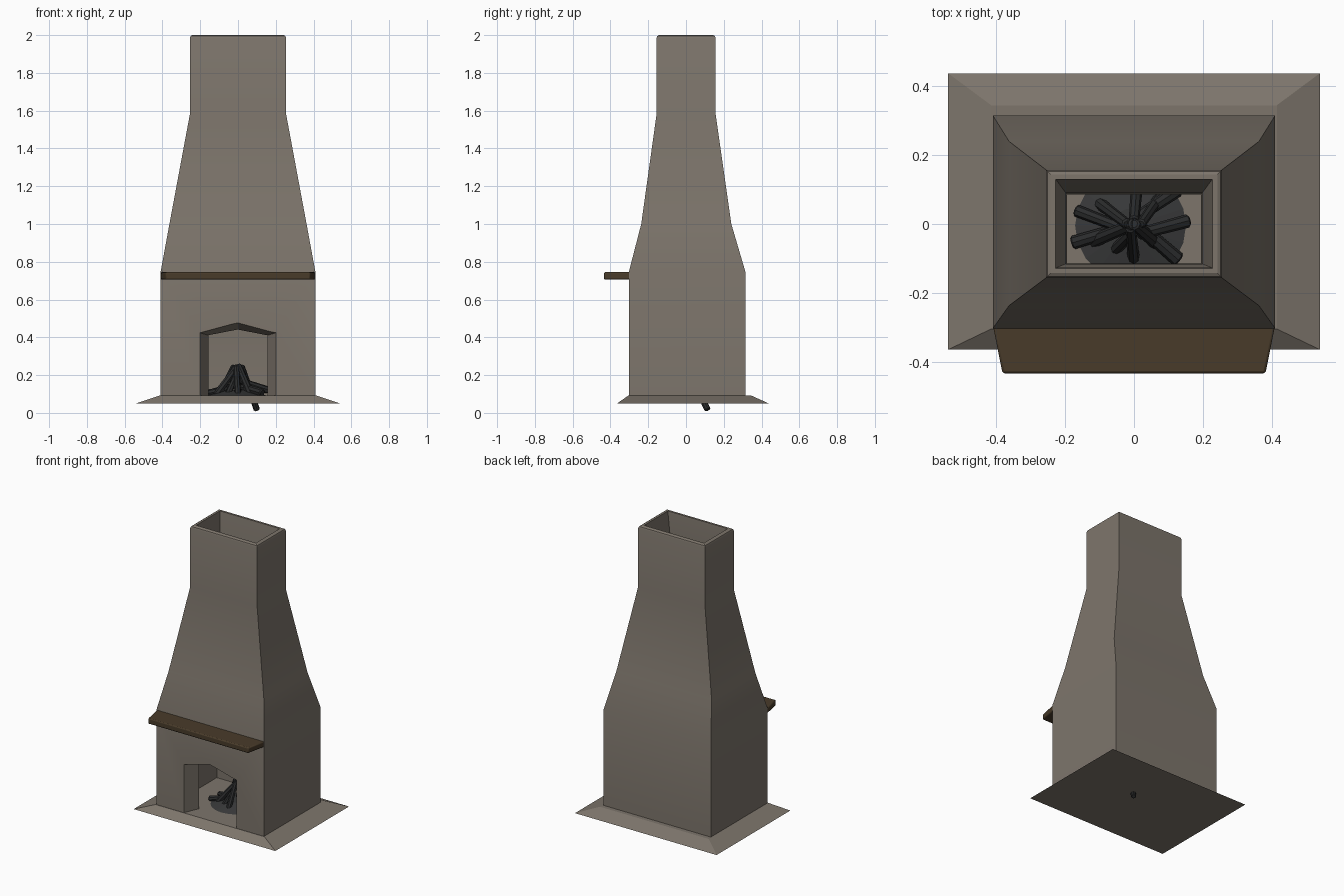
import bpy, bmesh, math
from mathutils import Vector

if "Cube" in bpy.data.objects:
    bpy.data.objects.remove(bpy.data.objects["Cube"])


def mat(name, col):
    m = bpy.data.materials.new(name)
    m.diffuse_color = (*col, 1)
    m.use_nodes = True
    m.node_tree.nodes["Principled BSDF"].inputs["Base Color"].default_value = m.diffuse_color
    return m


STONE = mat("warm grey stone", (0.205, 0.178, 0.148))
WOOD = mat("dark brown wood", (0.066, 0.044, 0.023))
CHAR = mat("charred wood", (0.024, 0.025, 0.026))
ASH = mat("dark ash", (0.040, 0.041, 0.042))


def make(name, bm, material):
    bmesh.ops.recalc_face_normals(bm, faces=bm.faces)
    me = bpy.data.meshes.new(name)
    bm.to_mesh(me)
    bm.free()
    ob = bpy.data.objects.new(name, me)
    bpy.context.collection.objects.link(ob)
    me.materials.append(material)
    return ob


def loft(name, rings, material):
    """Skin a list of equal length point rings and cap both ends."""
    bm = bmesh.new()
    loops = [[bm.verts.new(p) for p in r] for r in rings]
    n = len(loops[0])
    for a, b in zip(loops, loops[1:]):
        for i in range(n):
            j = (i + 1) % n
            bm.faces.new((a[i], a[j], b[j], b[i]))
    bm.faces.new(loops[0])
    bm.faces.new(loops[-1])
    return make(name, bm, material)


def rect(x, y0, y1, z):
    return [(-x, y0, z), (x, y0, z), (x, y1, z), (-x, y1, z)]


def activate(ob):
    bpy.ops.object.select_all(action='DESELECT')
    ob.select_set(True)
    bpy.context.view_layer.objects.active = ob


def smooth(ob, deg=30):
    activate(ob)
    bpy.ops.object.shade_smooth_by_angle(angle=math.radians(deg))


def cut(ob, cutter):
    m = ob.modifiers.new("cut", 'BOOLEAN')
    m.operation, m.solver, m.object = 'DIFFERENCE', 'EXACT', cutter
    activate(ob)
    bpy.ops.object.modifier_apply(modifier=m.name)
    bpy.data.objects.remove(cutter)


# Hearth slab with sloped edges
hearth = loft("hearth_slab", [rect(0.54, -0.365, 0.438, 0.05),
                              rect(0.415, -0.305, 0.345, 0.092)], STONE)

# Chimney body: straight base, tapered hood, straight stack, rounded rim
body = loft("chimney_body", [
    rect(0.41, -0.303, 0.315, 0.085), rect(0.41, -0.303, 0.315, 0.745),
    rect(0.363, -0.237, 0.24, 1.0), rect(0.255, -0.156, 0.157, 1.58),
    rect(0.255, -0.156, 0.157, 1.984), rect(0.251, -0.152, 0.153, 1.995),
    rect(0.242, -0.143, 0.144, 2.0)], STONE)

# Hollow firebox and flue
cut(body, loft("flue_cutter", [
    rect(0.33, -0.20, 0.24, 0.05), rect(0.33, -0.20, 0.24, 0.70),
    rect(0.29, -0.17, 0.17, 1.0), rect(0.195, -0.115, 0.085, 1.56),
    rect(0.198, -0.116, 0.09, 1.80), rect(0.226, -0.127, 0.128, 1.985),
    rect(0.230, -0.131, 0.132, 2.02)], STONE))


# Splayed fireplace mouth with a pointed lintel
def mouth(x, y, side, peak):
    return [(-x, y, 0.05), (x, y, 0.05), (x, y, side), (0, y, peak), (-x, y, side)]


cut(body, loft("mouth_cutter", [
    mouth(0.211, -0.325, 0.427, 0.484), mouth(0.155, -0.195, 0.41, 0.44),
    mouth(0.155, -0.15, 0.41, 0.44)], STONE))
smooth(body, 25)

# Mantel shelf, narrower at the front
mantel = loft("mantel_shelf", [
    [(-0.41, -0.295, z), (-0.382, -0.434, z), (0.382, -0.434, z), (0.41, -0.295, z)]
    for z in (0.706, 0.745)], WOOD)
bev = mantel.modifiers.new("bevel", 'BEVEL')
bev.width, bev.segments = 0.007, 2
smooth(mantel)

# Ash bed
bm = bmesh.new()
bmesh.ops.create_cone(bm, cap_ends=True, segments=20, radius1=0.165,
                      radius2=0.05, depth=0.03)
bmesh.ops.translate(bm, verts=bm.verts, vec=(-0.01, -0.005, 0.106))
make("ash_bed", bm, ASH)


# Logs: (foot, top, radius), leaning together or lying on the hearth
def log(i, a, b, r):
    a, b = Vector(a), Vector(b)
    bm = bmesh.new()
    bmesh.ops.create_cone(bm, cap_ends=True, segments=8, radius1=r,
                          radius2=r * 0.85, depth=(b - a).length)
    ends = [e for e in bm.edges if any(len(f.verts) > 4 for f in e.link_faces)]
    bmesh.ops.bevel(bm, geom=ends, offset=r * 0.25, segments=1, affect='EDGES')
    q = (b - a).to_track_quat('Z', 'Y')
    for v in bm.verts:
        v.co = q @ v.co + (a + b) / 2
    smooth(make(f"log_{i}", bm, CHAR), 40)


LOGS = [
    ((-0.12, -0.05, 0.09), (0.00, 0.00, 0.25), 0.020),
    ((-0.10, 0.06, 0.09), (-0.02, 0.00, 0.25), 0.018),
    ((0.00, -0.11, 0.08), (-0.01, -0.01, 0.245), 0.018),
    ((0.07, -0.06, 0.09), (0.00, 0.00, 0.255), 0.020),
    ((0.10, 0.115, 0.015), (0.02, 0.00, 0.25), 0.017),
    ((0.01, 0.13, 0.08), (0.00, 0.01, 0.24), 0.018),
    ((-0.07, -0.09, 0.06), (0.00, -0.02, 0.22), 0.018),
    ((-0.18, -0.055, 0.10), (-0.03, -0.01, 0.13), 0.020),
    ((-0.17, 0.04, 0.10), (-0.04, -0.01, 0.14), 0.018),
    ((0.16, 0.01, 0.12), (0.01, -0.03, 0.17), 0.020),
    ((0.13, -0.105, 0.105), (0.02, -0.01, 0.14), 0.022),
    ((0.13, 0.10, 0.11), (0.01, 0.02, 0.15), 0.020),
]
for i, (a, b, r) in enumerate(LOGS, 1):
    log(i, a, b, r)
